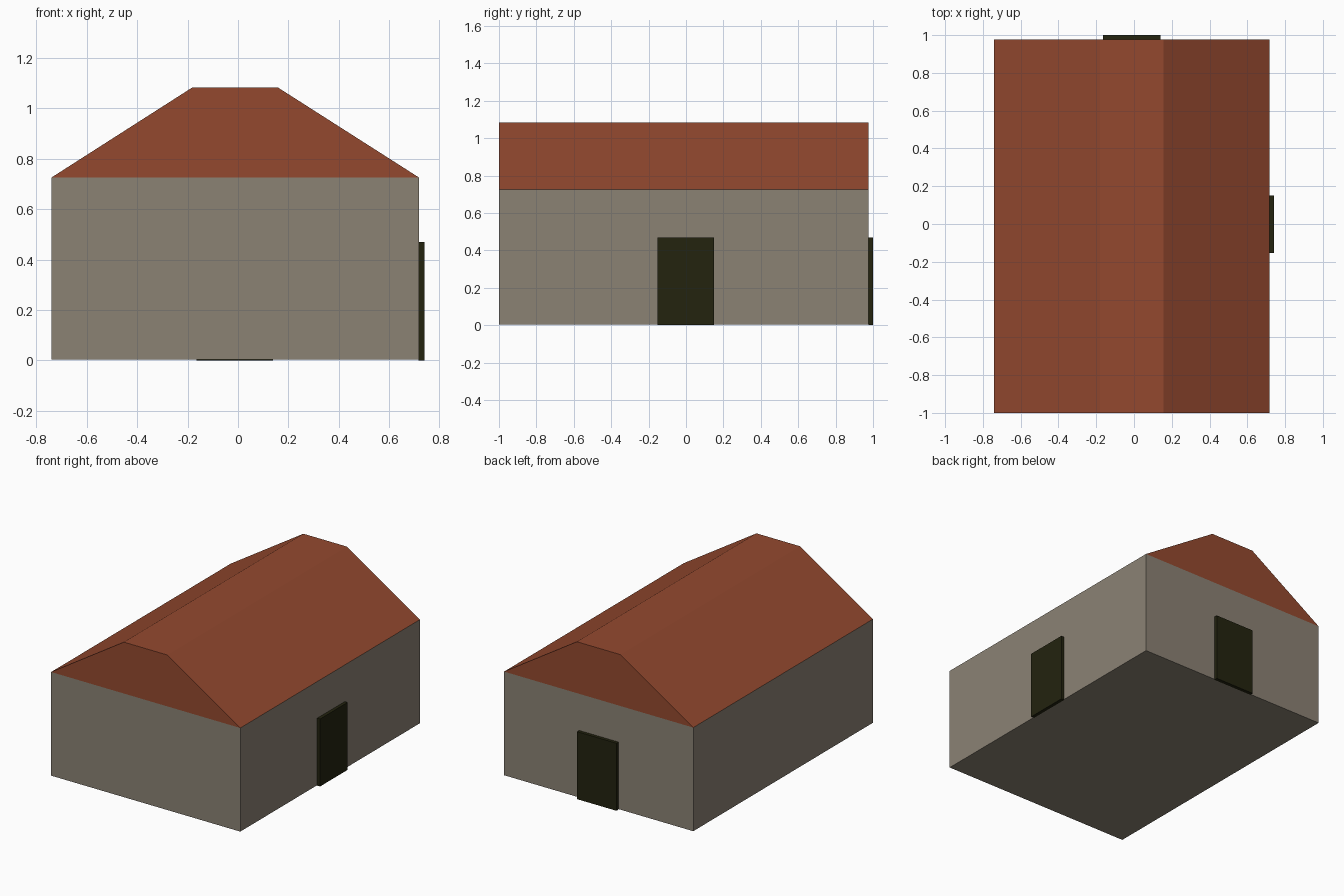
import bpy
import bmesh

if "Cube" in bpy.data.objects:
    bpy.data.objects.remove(bpy.data.objects["Cube"])


def material(name, rgb):
    """Flat material from an sRGB 0-255 colour."""
    m = bpy.data.materials.new(name)
    lin = [((c / 255 + 0.055) / 1.055) ** 2.4 for c in rgb]
    m.diffuse_color = (*lin, 1)
    m.use_nodes = True
    m.node_tree.nodes["Principled BSDF"].inputs["Base Color"].default_value = m.diffuse_color
    return m


WALL = material("stone_grey", (139, 130, 116))
ROOF = material("roof_red", (148, 73, 47))
DOOR = material("dark_door", (35, 35, 15))

X0, X1 = -0.74, 0.718      # house sides
Y0, Y1 = -1.0, 0.977       # front and back
Z0, EAVE, TOP = 0.003, 0.725, 1.083


def prism(name, profile, mat, y0=Y0, y1=Y1, skip_bottom=False):
    """Extrude an x-z profile along y."""
    bm = bmesh.new()
    face = bm.faces.new([bm.verts.new((x, y0, z)) for x, z in profile])
    ext = bmesh.ops.extrude_face_region(bm, geom=[face], use_keep_orig=True)
    moved = [g for g in ext["geom"] if isinstance(g, bmesh.types.BMVert)]
    bmesh.ops.translate(bm, verts=moved, vec=(0, y1 - y0, 0))
    bmesh.ops.recalc_face_normals(bm, faces=bm.faces)
    mesh = bpy.data.meshes.new(name)
    bm.to_mesh(mesh)
    bm.free()
    mesh.materials.append(mat)
    obj = bpy.data.objects.new(name, mesh)
    bpy.context.collection.objects.link(obj)
    return obj


def rect(x0, x1, z0, z1):
    return [(x0, z0), (x1, z0), (x1, z1), (x0, z1)]


# House: walls and roof share one outline, coloured by height
house = prism("house", rect(X0, X1, Z0, EAVE) + [], WALL)
bm = bmesh.new()
bm.from_mesh(house.data)
lid = max(bm.faces, key=lambda f: f.calc_center_median().z)
ext = bmesh.ops.extrude_face_region(bm, geom=[lid])
for v in [g for g in ext["geom"] if isinstance(g, bmesh.types.BMVert)]:
    v.co.x = -0.18 if v.co.x < 0 else 0.157
    v.co.z = TOP
for f in [f for f in bm.faces if f.calc_center_median().z > EAVE - 0.001
          and all(abs(v.co.z - EAVE) < 1e-4 for v in f.verts)]:
    bm.faces.remove(f)     # inner ceiling is hidden
for f in bm.faces:
    f.material_index = int(f.calc_center_median().z > EAVE)
bmesh.ops.recalc_face_normals(bm, faces=bm.faces)
bm.to_mesh(house.data)
bm.free()
house.data.materials.append(ROOF)

# Doors: thin slabs on the right wall and the back wall
prism("right_door", rect(X1 - 0.002, 0.74, 0, 0.47), DOOR, -0.153, 0.15)
prism("back_door", rect(-0.164, 0.139, 0, 0.47), DOOR, Y1 - 0.002, 1.0)
